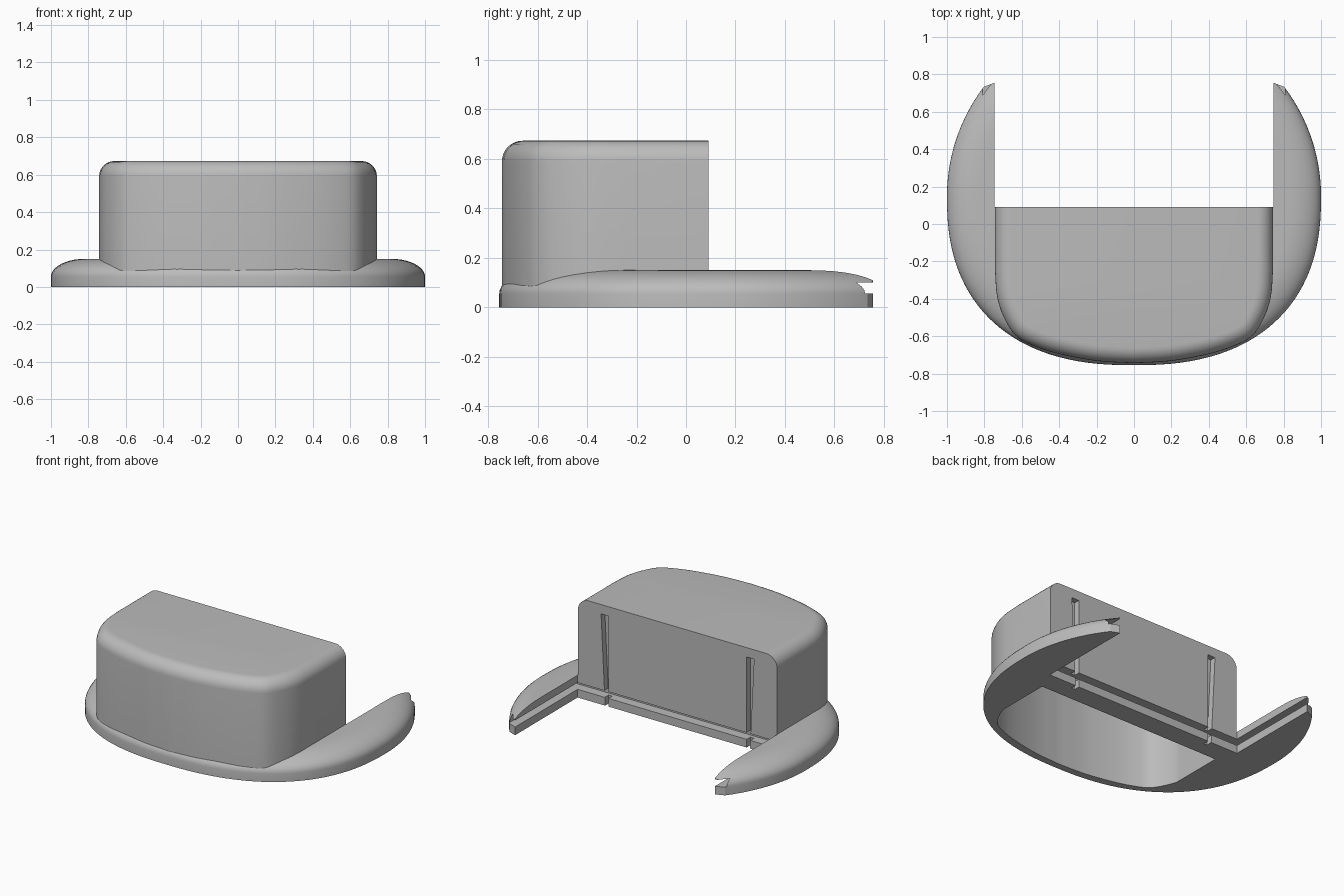
import bpy
import bmesh
from math import cos, sin, pi, sqrt, copysign
from mathutils import Vector

cube = bpy.data.objects.get("Cube")
if cube:
    bpy.data.objects.remove(cube, do_unlink=True)

grey = bpy.data.materials.new("plain_grey")
grey.use_nodes = True
grey.diffuse_color = (0.5, 0.5, 0.5, 1)
grey.node_tree.nodes["Principled BSDF"].inputs["Base Color"].default_value = (0.5, 0.5, 0.5, 1)


def loft(name, rings):
    """Skin a stack of equal rings and cap both ends."""
    bm = bmesh.new()
    rows = [[bm.verts.new(p) for p in ring] for ring in rings]
    n = len(rows[0])
    for low, high in zip(rows, rows[1:]):
        for i in range(n):
            j = (i + 1) % n
            bm.faces.new((low[i], low[j], high[j], high[i]))
    bm.faces.new(rows[0][::-1])
    bm.faces.new(rows[-1])
    bmesh.ops.recalc_face_normals(bm, faces=bm.faces)
    mesh = bpy.data.meshes.new(name)
    bm.to_mesh(mesh)
    bm.free()
    mesh.materials.append(grey)
    obj = bpy.data.objects.new(name, mesh)
    bpy.context.collection.objects.link(obj)
    return obj


def prism(name, outline, z0, z1):
    return loft(name, [[(x, y, z) for x, y in outline] for z in (z0, z1)])


def rect(x0, x1, y0, y1):
    return [(x0, y0), (x1, y0), (x1, y1), (x0, y1)]


def combine(target, other, operation):
    mod = target.modifiers.new(operation.lower(), "BOOLEAN")
    mod.operation = operation
    mod.solver = "EXACT"
    mod.object = other
    bpy.context.view_layer.objects.active = target
    bpy.ops.object.modifier_apply(modifier=mod.name)
    bpy.data.objects.remove(other, do_unlink=True)


def brim_ring(inset, z, n=128):
    """Egg outline: fuller towards the front, elliptical towards the back."""
    ring = []
    for i in range(n):
        c, s = cos(2 * pi * i / n), sin(2 * pi * i / n)
        e = 1 if s > 0 else 2 / 2.4
        depth = 0.98 if s > 0 else 0.905
        x = (1 - inset) * copysign(abs(c) ** e, c)
        y = 0.15 + (depth - inset) * copysign(abs(s) ** e, s)
        ring.append((x, y, z))
    return ring


def smooth_path(points, steps=5):
    """Catmull-Rom curve through the points."""
    pts = [Vector(p) for p in points]
    pts = [2 * pts[0] - pts[1]] + pts + [2 * pts[-1] - pts[-2]]
    out = []
    for a, b, c, d in zip(pts, pts[1:], pts[2:], pts[3:]):
        for k in range(steps):
            t = k / steps
            out.append(0.5 * (2 * b + (c - a) * t + (2 * a - 5 * b + 4 * c - d) * t * t
                              + (3 * b - a - 3 * c + d) * t ** 3))
    return out + [pts[-2]]


def inset_outline(points, dist):
    """Move a counter-clockwise outline inwards along its normals."""
    out = []
    n = len(points)
    for i, p in enumerate(points):
        a = (p - points[i - 1]).normalized()
        b = (points[(i + 1) % n] - p).normalized()
        na, nb = Vector((-a.y, a.x)), Vector((-b.y, b.x))
        out.append(p + (na + nb) * dist / (1 + na.dot(nb)))
    return out


# Brim: vertical edge, then a rounded shoulder
rings = [brim_ring(0, 0)]
for k in range(11):
    t = 1 - cos(pi / 2 * k / 10)
    rings.append(brim_ring(0.18 * t, 0.055 + 0.095 * sqrt(1 - (1 - t) ** 2)))
shell = loft("hood_shell", rings)

# Tall hood with a rounded top edge
half = smooth_path([(0, -0.744), (0.2, -0.732), (0.4, -0.695), (0.54, -0.65),
                    (0.635, -0.595), (0.7, -0.49), (0.733, -0.38), (0.743, -0.25)])
half.append(Vector((0.743, 0.25)))
outline = half + [Vector((-p.x, p.y)) for p in reversed(half[1:])]
rings = [[(p.x, p.y, 0.01) for p in outline]]
for k in range(9):
    a = pi / 2 * k / 8
    rings.append([(p.x, p.y, 0.59 + 0.083 * sin(a))
                  for p in inset_outline(outline, 0.083 * (1 - cos(a)))])
combine(shell, loft("hood", rings), "UNION")

# Opening between the arms, which also trims the flat back
combine(shell, prism("gap", rect(-0.745, 0.745, 0.09, 2), -1, 2), "DIFFERENCE")

# Hollow inside, open below
cavity = [(max(-0.69, min(0.69, p.x)), min(p.y, -0.05))
          for p in inset_outline(outline, 0.035)]
combine(shell, prism("hollow", cavity, -0.5, 0.62), "DIFFERENCE")

# Rail groove across the back and along both arms
combine(shell, prism("groove", rect(-0.81, 0.81, 0.025, 2), 0.055, 0.1), "DIFFERENCE")

for side in (-1, 1):
    # Slanted arm tip
    tip = [(0.7, 0.773), (1.2, 0.58), (1.2, 1.5), (0.7, 1.5)]
    combine(shell, prism("tip", [(side * x, y) for x, y in tip], -1, 1), "DIFFERENCE")
    # Tapered upright slot in the back
    slot = [(0.57, 0.61), (0.515, 0.61), (0.515, -0.1), (0.535, -0.1)]
    cutter = loft("slot", [[(side * x, y, z) for x, z in slot] for y in (0.05, 0.3)])
    combine(shell, cutter, "DIFFERENCE")

bpy.ops.object.select_all(action="DESELECT")
shell.select_set(True)
bpy.context.view_layer.objects.active = shell
bpy.ops.object.shade_smooth_by_angle(angle=pi / 6)
